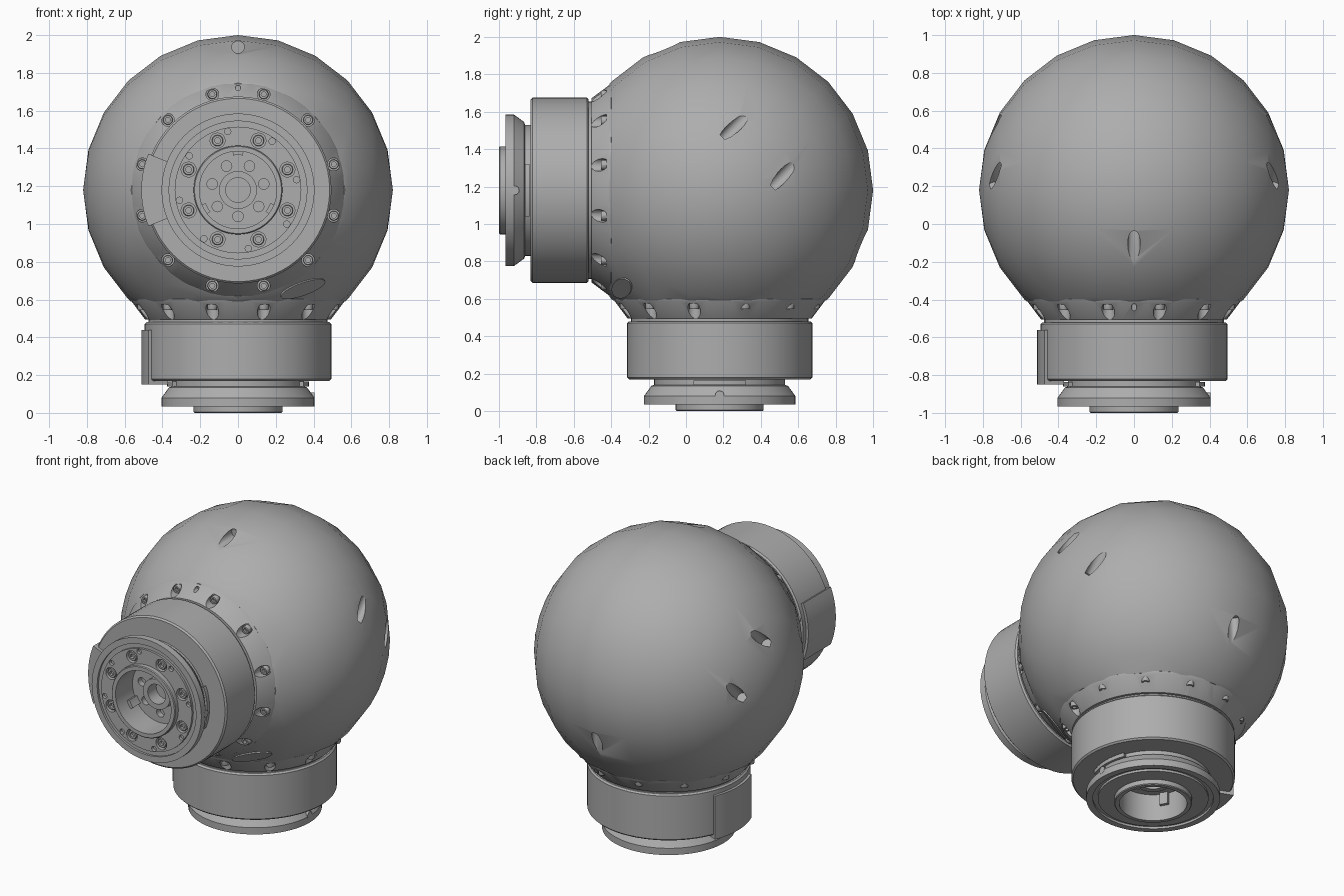
import bpy, bmesh, math
from mathutils import Matrix, Vector

cube = bpy.data.objects.get("Cube")
if cube:
    bpy.data.objects.remove(cube, do_unlink=True)

grey = bpy.data.materials.new("machined grey")
grey.use_nodes = True
GREY = (0.42, 0.42, 0.42, 1)
grey.diffuse_color = GREY
grey.node_tree.nodes["Principled BSDF"].inputs["Base Color"].default_value = GREY

CENTRE = Vector((0, 0.18, 1.18))
RADIUS = 0.82
TAU = math.tau


def finish(name, bm, frame=Matrix()):
    """Turn a bmesh into a placed object."""
    bm.transform(frame)
    bmesh.ops.recalc_face_normals(bm, faces=bm.faces)
    mesh = bpy.data.meshes.new(name)
    bm.to_mesh(mesh)
    bm.free()
    mesh.materials.append(grey)
    ob = bpy.data.objects.new(name, mesh)
    bpy.context.collection.objects.link(ob)
    return ob


def activate(ob):
    bpy.ops.object.select_all(action='DESELECT')
    ob.select_set(True)
    bpy.context.view_layer.objects.active = ob


def smooth(ob):
    activate(ob)
    bpy.ops.object.shade_smooth_by_angle(angle=math.radians(30))


def cut(ob, cutter):
    """Subtract the cutter and discard it."""
    activate(ob)
    mod = ob.modifiers.new("cut", 'BOOLEAN')
    mod.object = cutter
    mod.solver = 'EXACT'
    bpy.ops.object.modifier_apply(modifier=mod.name)
    bpy.data.objects.remove(cutter, do_unlink=True)


def lathe(bm, profile, segs, place=Matrix(), closed=False, start=0, sweep=TAU):
    """Revolve (radius, height) points about z; a partial sweep gets end caps."""
    full = sweep > TAU - 0.01
    rings = []
    for i in range(segs if full else segs + 1):
        a = start + sweep * i / segs
        rings.append([bm.verts.new(place @ Vector((r * math.cos(a), r * math.sin(a), h)))
                      for r, h in profile])
    n = len(profile)
    for i in range(segs):
        p, q = rings[i], rings[(i + 1) % len(rings)]
        for j in range(n if closed else n - 1):
            k = (j + 1) % n
            bm.faces.new((p[j], q[j], q[k], p[k]))
    if not full:
        bm.faces.new(rings[0])
        bm.faces.new(rings[-1])
    bmesh.ops.remove_doubles(bm, verts=bm.verts, dist=1e-5)


def rod(bm, start, direction, length, radius, segs=16):
    turn = Vector(direction).to_track_quat('Z', 'Y').to_matrix().to_4x4()
    place = Matrix.Translation(start) @ turn
    lathe(bm, [(0, 0), (radius, 0), (radius, length), (0, length)], segs, place)


def ring_points(count, radius, offset, height):
    for i in range(count):
        a = math.radians(offset) + TAU * i / count
        yield Vector((radius * math.cos(a), radius * math.sin(a), height))


def screws(name, points, head, depth, frame):
    """Socket screw heads standing on the given points."""
    bm = bmesh.new()
    s = head * 0.5
    for p in points:
        one = bmesh.new()
        lathe(one, [(0, depth * .4), (s, depth * .4), (s, depth), (head * .9, depth),
                    (head, depth * .85), (head, 0), (0, 0)], 12, Matrix.Translation(p))
        part = bpy.data.meshes.new("screw")
        one.to_mesh(part)
        one.free()
        bm.from_mesh(part)
        bpy.data.meshes.remove(part)
    smooth(finish(name, bm, frame))


def block(name, r0, r1, h0, h1, centre, half, frame):
    """Curved block covering an arc."""
    bm = bmesh.new()
    a = math.radians(half)
    lathe(bm, [(r0, h0), (r1, h0), (r1, h1), (r0, h1)], 12, closed=True,
          start=math.radians(centre) - a, sweep=2 * a)
    smooth(finish(name, bm, frame))


# Spherical body, trimmed flat where the two joints attach
bm = bmesh.new()
bmesh.ops.create_uvsphere(bm, u_segments=24, v_segments=12, radius=RADIUS)
bm.transform(Matrix.Rotation(math.pi / 2, 4, 'Y'))
for normal in ((0, -1, 0), (0, 0, -1)):
    bmesh.ops.bisect_plane(bm, geom=bm.verts[:] + bm.edges[:] + bm.faces[:],
                           plane_co=Vector(normal) * 0.59, plane_no=normal, clear_outer=True)
    bmesh.ops.holes_fill(bm, edges=[e for e in bm.edges if e.is_boundary], sides=0)
body = finish("body", bm, Matrix.Translation(CENTRE))

# Drilled access holes in the body
bm = bmesh.new()
diagonal = Vector((0, -1, -1)).normalized()
holes = [((0, -.30, .757), (0, 1, 0)), ((0, .757, -.30), (0, 0, 1))]
for sx in (-1, 1):
    holes += [((sx * .735, .09, .35), diagonal), ((sx * .735, .35, .09), diagonal)]
for point, direction in holes:
    d = Vector(direction)
    rod(bm, CENTRE + Vector(point) - d * .2, d, .3, .033)
cut(body, finish("hole_cutter", bm))
smooth(body)

# Oval blank badge on the body
out = Vector((.42, -.64, -.64)).normalized()
along = Vector((.9, .3, .3))
along = (along - out * along.dot(out)).normalized()
side = out.cross(along)
badge = Matrix((along, side, out)).transposed().to_4x4()
badge.translation = CENTRE + out * .811
bm = bmesh.new()
lathe(bm, [(0, 0), (1, 0), (1, .008), (0, .008)], 24)
smooth(finish("badge", bm, badge @ Matrix.Diagonal((.13, .05, 1, 1))))

# Two identical joints: local z points out of the body
joints = {
    "front": ((1, 0, 0), (0, 0, 1), (0, -1, 0)),
    "lower": ((1, 0, 0), (0, 1, 0), (0, 0, -1)),
}
for side_name, axes in joints.items():
    frame = Matrix(axes).transposed().to_4x4()
    frame.translation = CENTRE

    # Conical collar with screw pockets
    bm = bmesh.new()
    lathe(bm, [(0, .56), (.55, .56), (.566, .58), (.562, .592), (.492, .685),
               (.475, .685), (.475, .72), (0, .72)], 48)
    collar = finish(side_name + "_collar", bm, frame)
    bm = bmesh.new()
    for p in ring_points(12, .525, 15, .605):
        rod(bm, p, (0, 0, 1), .2, .034)
    rod(bm, Vector((0, .54, .59)), (0, 0, 1), .2, .014)
    cut(collar, finish("pocket_cutter", bm, frame))
    smooth(collar)
    screws(side_name + "_collar_screws", ring_points(12, .525, 15, .60), .026, .035, frame)

    # Drum housing
    bm = bmesh.new()
    lathe(bm, [(.25, .70), (.485, .70), (.495, .71), (.495, 1.0), (.485, 1.01), (.25, 1.01)],
          64, closed=True)
    smooth(finish(side_name + "_housing", bm, frame))
    block(side_name + "_cover_plate", .40, .512, .74, 1.03, 180, 22, frame)

    # Output flange with groove, raised lip and central bore
    bm = bmesh.new()
    lathe(bm, [(0, .95), (.065, .95), (.065, 1.04), (.10, 1.04), (.10, 1.0), (.205, 1.0),
               (.205, 1.18), (.23, 1.18), (.235, 1.175), (.235, 1.145), (.335, 1.145),
               (.335, 1.13), (.365, 1.13), (.365, 1.145), (.405, 1.145), (.405, 1.10),
               (.365, 1.045), (.35, 1.04), (.35, .92), (0, .92)], 64)
    flange = finish(side_name + "_flange", bm, frame)
    bm = bmesh.new()
    for p in ring_points(8, .283, 22.5, 1.115):
        rod(bm, p, (0, 0, 1), .1, .04)
    for p in ring_points(8, .315, 10, 1.125):
        rod(bm, p, (0, 0, 1), .1, .017)
    for p in ring_points(7, .14, 64.3, .96):
        rod(bm, p, (0, 0, 1), .1, .028)
    cut(flange, finish("flange_cutter", bm, frame))
    smooth(flange)
    screws(side_name + "_flange_screws", ring_points(8, .283, 22.5, 1.11), .03, .03, frame)

    # Neck tabs, bore keys and side pin
    for angle in (0, 180):
        block(side_name + "_neck_tab", .34, .375, 1.015, 1.04, angle, 22, frame)
    for angle in (90, 210, 330):
        block(side_name + "_bore_key", .185, .21, .99, 1.08, angle, 8, frame)
    bm = bmesh.new()
    rod(bm, Vector((.35, 0, 1.095)), (1, 0, 0), .055, .024)
    smooth(finish(side_name + "_side_pin", bm, frame))
